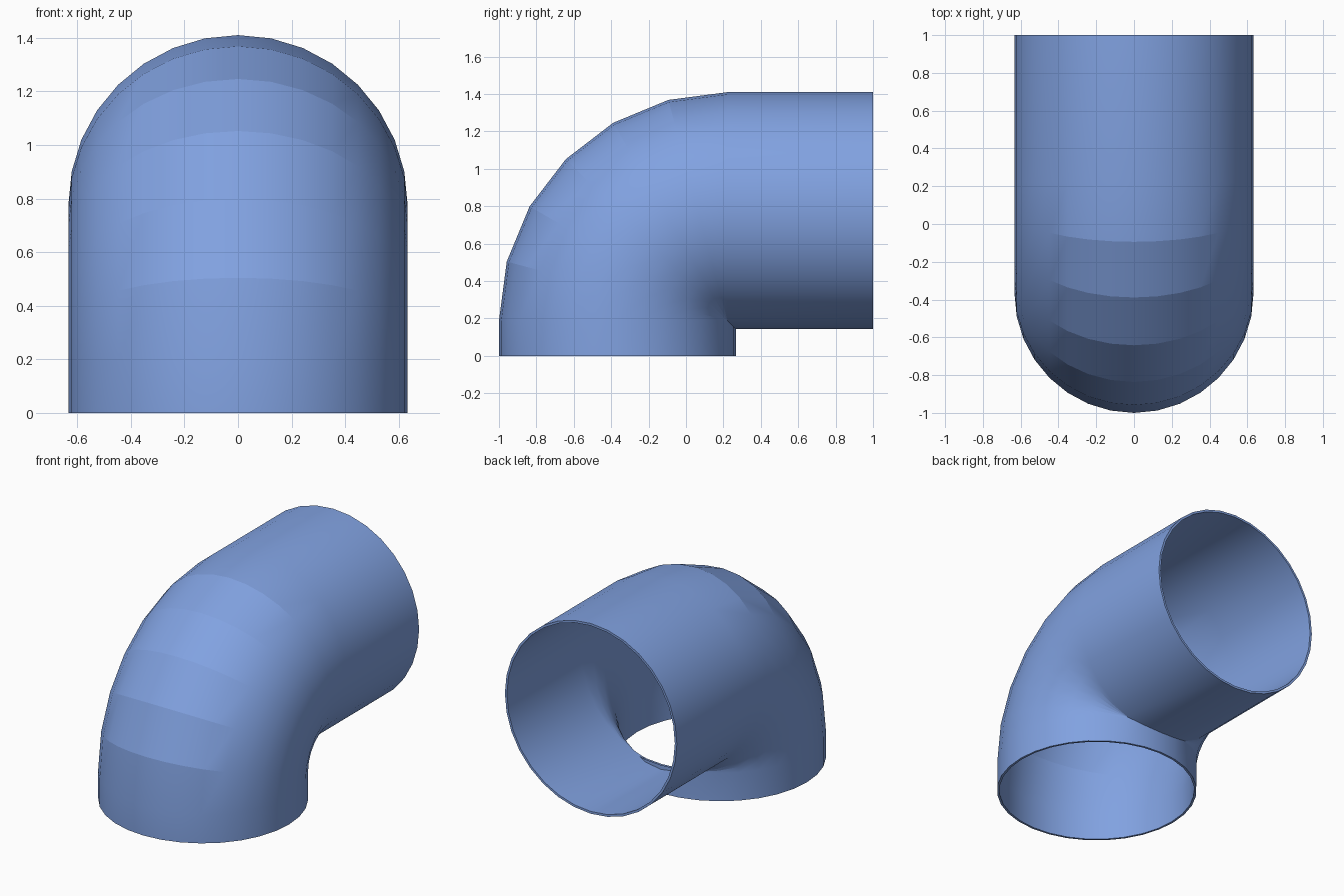
import bpy, bmesh
from math import sin, cos, pi, radians

if "Cube" in bpy.data.objects:
    bpy.data.objects.remove(bpy.data.objects["Cube"])

SIDES = 32
R_OUT, R_IN = 0.633, 0.618        # pipe outer and inner radius
BEND = 0.589                      # bend radius of the centre line
CY, CZ = 0.222, 0.188             # bend centre in the y-z plane

# Stations along the centre line: (y, z, bend angle)
stations = [(CY - BEND, 0.0, 0.0)]
for i in range(7):
    a = radians(15 * i)
    stations.append((CY - BEND * cos(a), CZ + BEND * sin(a), a))
stations.append((1.0, CZ + BEND, pi / 2))

bm = bmesh.new()


def ring(y, z, a, r):
    """Circle of vertices square to the centre line."""
    verts = []
    for k in range(SIDES):
        t = 2 * pi * k / SIDES
        d = r * cos(t)            # distance towards the outside of the bend
        verts.append(bm.verts.new((r * sin(t), y - d * cos(a), z + d * sin(a))))
    return verts


# Outer skin up, inner skin back down, closed at both rims
rings = [ring(*s, R_OUT) for s in stations]
rings += [ring(*s, R_IN) for s in reversed(stations)]
for a, b in zip(rings, rings[1:] + rings[:1]):
    for k in range(SIDES):
        n = (k + 1) % SIDES
        bm.faces.new((a[k], a[n], b[n], b[k]))
bmesh.ops.recalc_face_normals(bm, faces=bm.faces)
# Make sure the outer skin faces outwards (the top straight section)
bm.normal_update()
top = max(bm.faces, key=lambda f: f.calc_center_median().z)
if top.normal.z < 0:
    bmesh.ops.reverse_faces(bm, faces=bm.faces)

mesh = bpy.data.meshes.new("pipe_elbow")
bm.to_mesh(mesh)
bm.free()
elbow = bpy.data.objects.new("pipe_elbow", mesh)
bpy.context.collection.objects.link(elbow)

# Blue paint
mat = bpy.data.materials.new("blue_paint")
mat.diffuse_color = (0.22, 0.36, 0.75, 1)
mat.use_nodes = True
mat.node_tree.nodes["Principled BSDF"].inputs["Base Color"].default_value = mat.diffuse_color
mesh.materials.append(mat)

# Smooth round the pipe, crisp on the outer bend segments
bpy.context.view_layer.objects.active = elbow
elbow.select_set(True)
bpy.ops.object.shade_smooth_by_angle(angle=radians(11.5))
